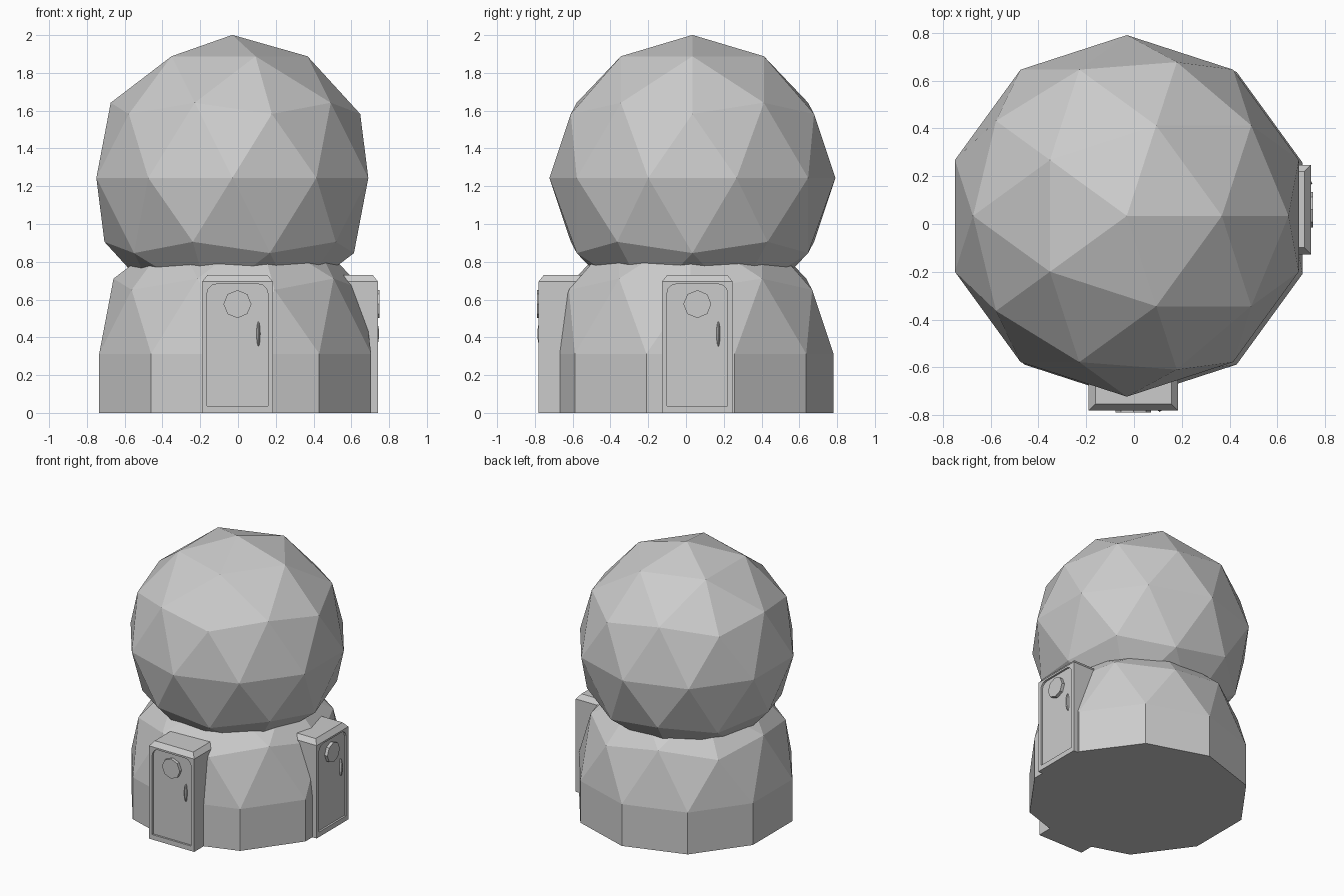
import bpy, bmesh, math
from mathutils import Matrix, Vector

if "Cube" in bpy.data.objects:
    bpy.data.objects.remove(bpy.data.objects["Cube"])

R = 0.757


def make(name, bm, matrix=Matrix.Identity(4)):
    bmesh.ops.recalc_face_normals(bm, faces=bm.faces)
    mesh = bpy.data.meshes.new(name)
    bm.to_mesh(mesh)
    bm.free()
    obj = bpy.data.objects.new(name, mesh)
    bpy.context.collection.objects.link(obj)
    obj.matrix_world = matrix
    return obj


# Upper faceted dome
bm = bmesh.new()
bmesh.ops.create_icosphere(bm, subdivisions=2, radius=R)
make("upper_dome", bm, Matrix.Translation((-0.03, 0.034, 1.244)))

# Lower dome: upper half of a faceted sphere with a straight skirt to the ground
base_z = 0.313
bm = bmesh.new()
bmesh.ops.create_icosphere(bm, subdivisions=2, radius=R)
bmesh.ops.delete(bm, geom=[v for v in bm.verts if v.co.z < -0.01], context='VERTS')
rim = [e for e in bm.edges if e.is_boundary]
skirt = bmesh.ops.extrude_edge_only(bm, edges=rim)["geom"]
for v in skirt:
    if isinstance(v, bmesh.types.BMVert):
        v.co.z = -base_z
bmesh.ops.holes_fill(bm, edges=[e for e in bm.edges if e.is_boundary], sides=0)
make("lower_dome", bm, Matrix.Translation((-0.015, 0.024, base_z)))


def prism(points, y0, y1):
    """Extrude an x/z outline from y0 to y1."""
    bm = bmesh.new()
    face = bm.faces.new([bm.verts.new((x, y0, z)) for x, z in points])
    new = bmesh.ops.extrude_face_region(bm, geom=[face])["geom"]
    bmesh.ops.translate(bm, vec=(0, y1 - y0, 0),
                        verts=[g for g in new if isinstance(g, bmesh.types.BMVert)])
    return bm


def door(side, matrix):
    # Porch block: front plane at y = 0, depth towards +y, chamfered roof
    w, depth, c = 0.187, 0.28, 0.028
    bm = bmesh.new()
    rings = []
    for z, i in ((0, 0), (0.695, 0), (0.73, c)):
        rings.append([bm.verts.new(p) for p in (
            (-w + i, i, z), (w - i, i, z), (w - i, depth - i, z), (-w + i, depth - i, z))])
    for a, b in zip(rings, rings[1:]):
        for k in range(4):
            bm.faces.new((a[k], a[(k + 1) % 4], b[(k + 1) % 4], b[k]))
    bm.faces.new(rings[0])
    bm.faces.new(rings[-1])
    porch = make(side + "_porch", bm, matrix)

    # Recessed door leaf with rounded upper corners
    hw, r, top = 0.161, 0.05, 0.682
    pts = [(-hw, 0.037), (hw, 0.037)]
    for cx, start in ((hw - r, 0), (r - hw, 90)):
        for k in range(4):
            t = math.radians(start + 30 * k)
            pts.append((cx + r * math.cos(t), top - r + r * math.sin(t)))
    cutter = make(side + "_recess_cutter", prism(pts, -0.05, 0.014), matrix)
    cutter.hide_render = True
    cutter.hide_set(True)
    mod = porch.modifiers.new("recess", 'BOOLEAN')
    mod.operation, mod.solver, mod.object = 'DIFFERENCE', 'EXACT', cutter

    # Octagonal window
    pts = [(0.074 * math.sin(k * math.pi / 4), 0.576 + 0.074 * math.cos(k * math.pi / 4))
           for k in range(8)]
    make(side + "_window", prism(pts, -0.009, 0.02), matrix)

    # Slim handle
    bm = bmesh.new()
    bmesh.ops.create_uvsphere(bm, u_segments=8, v_segments=8, radius=1)
    bmesh.ops.scale(bm, vec=(0.01, 0.018, 0.066), verts=bm.verts)
    bmesh.ops.translate(bm, vec=(0.111, 0.012, 0.418), verts=bm.verts)
    make(side + "_handle", bm, matrix)


door("front", Matrix.Translation((-0.003, -0.781, 0)))
door("right", Matrix.Translation((0.741, 0.06, 0)) @ Matrix.Rotation(math.pi / 2, 4, 'Z'))
